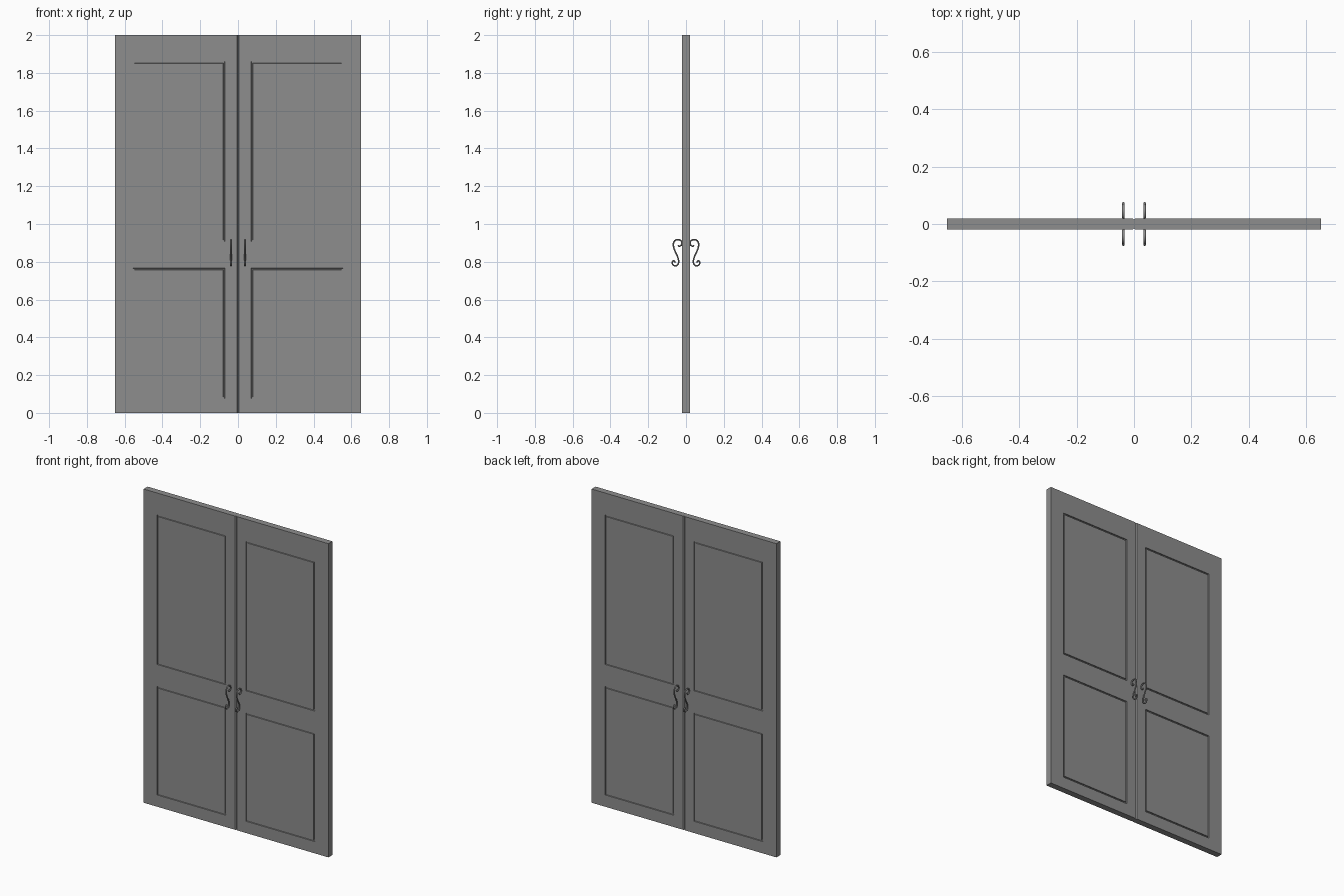
import bpy, bmesh, math
from mathutils import Vector

if "Cube" in bpy.data.objects:
    bpy.data.objects.remove(bpy.data.objects["Cube"])


def material(name, value):
    m = bpy.data.materials.new(name)
    m.diffuse_color = (value, value, value, 1)
    m.use_nodes = True
    m.node_tree.nodes["Principled BSDF"].inputs["Base Color"].default_value = m.diffuse_color
    return m


DOOR = material("door grey", 0.27)
METAL = material("handle grey", 0.27)

HALF = 0.02                                   # half the leaf thickness
XS = [0.0, 0.006, 0.07, 0.556, 0.652]         # meeting edge, chamfer, panel, outer edge
ZS = [0.0, 0.075, 0.766, 0.907, 1.86, 2.0]    # rails and panels


def finish(name, bm, mat):
    bmesh.ops.recalc_face_normals(bm, faces=bm.faces)
    mesh = bpy.data.meshes.new(name)
    bm.to_mesh(mesh)
    bm.free()
    mesh.materials.append(mat)
    ob = bpy.data.objects.new(name, mesh)
    bpy.context.collection.objects.link(ob)
    return ob


def leaf(name, side):
    bm = bmesh.new()
    panels = []
    grids = []
    for d in (-1, 1):
        # face grid, with the meeting edge set back as a chamfer
        g = [[bm.verts.new((side * x, d * (HALF - (0.006 if i == 0 else 0)), z))
              for z in ZS] for i, x in enumerate(XS)]
        grids.append(g)
        for i in range(len(XS) - 1):
            for j in range(len(ZS) - 1):
                q = [g[i][j], g[i + 1][j], g[i + 1][j + 1], g[i][j + 1]]
                f = bm.faces.new(q if side * d < 0 else q[::-1])
                if i == 2 and j in (1, 3):
                    panels.append(f)
    # edges of the leaf
    a, b = grids
    nx, nz = len(XS) - 1, len(ZS) - 1
    for i in range(nx):
        for j in (0, nz):
            bm.faces.new((a[i][j], a[i + 1][j], b[i + 1][j], b[i][j]))
    for j in range(nz):
        for i in (0, nx):
            bm.faces.new((a[i][j], a[i][j + 1], b[i][j + 1], b[i][j]))
    bmesh.ops.recalc_face_normals(bm, faces=bm.faces)
    # groove around each panel: down, across, up
    for thickness, depth in ((0.001, -0.006), (0.007, 0), (0.001, 0.006)):
        bmesh.ops.inset_individual(bm, faces=panels, thickness=thickness,
                                   depth=depth, use_even_offset=True)
    return finish(name, bm, DOOR)


# scroll handle centre line as (distance from the leaf centre, height)
PATH = [(0.036, 0.884), (0.041, 0.890), (0.036, 0.897), (0.027, 0.895),
        (0.023, 0.902), (0.030, 0.914), (0.045, 0.918), (0.060, 0.911),
        (0.067, 0.894), (0.064, 0.872), (0.055, 0.850), (0.045, 0.828),
        (0.039, 0.806), (0.041, 0.789), (0.052, 0.779), (0.065, 0.781),
        (0.073, 0.792), (0.070, 0.803), (0.061, 0.804), (0.058, 0.796)]
PATH[:5] = [(0.043, 0.888), (0.037, 0.883), (0.028, 0.885), (0.022, 0.894), (0.023, 0.906)]


def smooth_path(pts, steps=3):
    p = [Vector(q) for q in pts]
    p = [p[0]] + p + [p[-1]]
    out = []
    for k in range(1, len(p) - 2):
        a, b, c, d = p[k - 1:k + 3]
        for s in range(steps):
            t = s / steps
            out.append(0.5 * (2 * b + (c - a) * t + (2 * a - 5 * b + 4 * c - d) * t * t
                              + (3 * b - a - 3 * c + d) * t ** 3))
    return out + [p[-1]]


def handle(name, x, d):
    pts = smooth_path(PATH)
    bm = bmesh.new()
    rings = []
    for k, p in enumerate(pts):
        t = (pts[min(k + 1, len(pts) - 1)] - pts[max(k - 1, 0)]).normalized()
        n = Vector((-t.y, t.x))
        ring = []
        for m in range(8):
            ang = math.tau * m / 8
            q = p + n * 0.004 * math.cos(ang)
            ring.append(bm.verts.new((x + 0.0045 * math.sin(ang), d * q.x, q.y)))
        rings.append(ring)
    for r, s in zip(rings, rings[1:]):
        for m in range(8):
            bm.faces.new((r[m], r[(m + 1) % 8], s[(m + 1) % 8], s[m]))
    bm.faces.new(rings[0])
    bm.faces.new(rings[-1])
    ob = finish(name, bm, METAL)
    bpy.context.view_layer.objects.active = ob
    ob.select_set(True)
    bpy.ops.object.shade_smooth_by_angle(angle=math.radians(50))
    ob.select_set(False)


for side, label in ((-1, "left"), (1, "right")):
    leaf(label + "_door_leaf", side)
    for d, face in ((-1, "front"), (1, "back")):
        handle(f"{label}_{face}_handle", side * 0.037, d)
